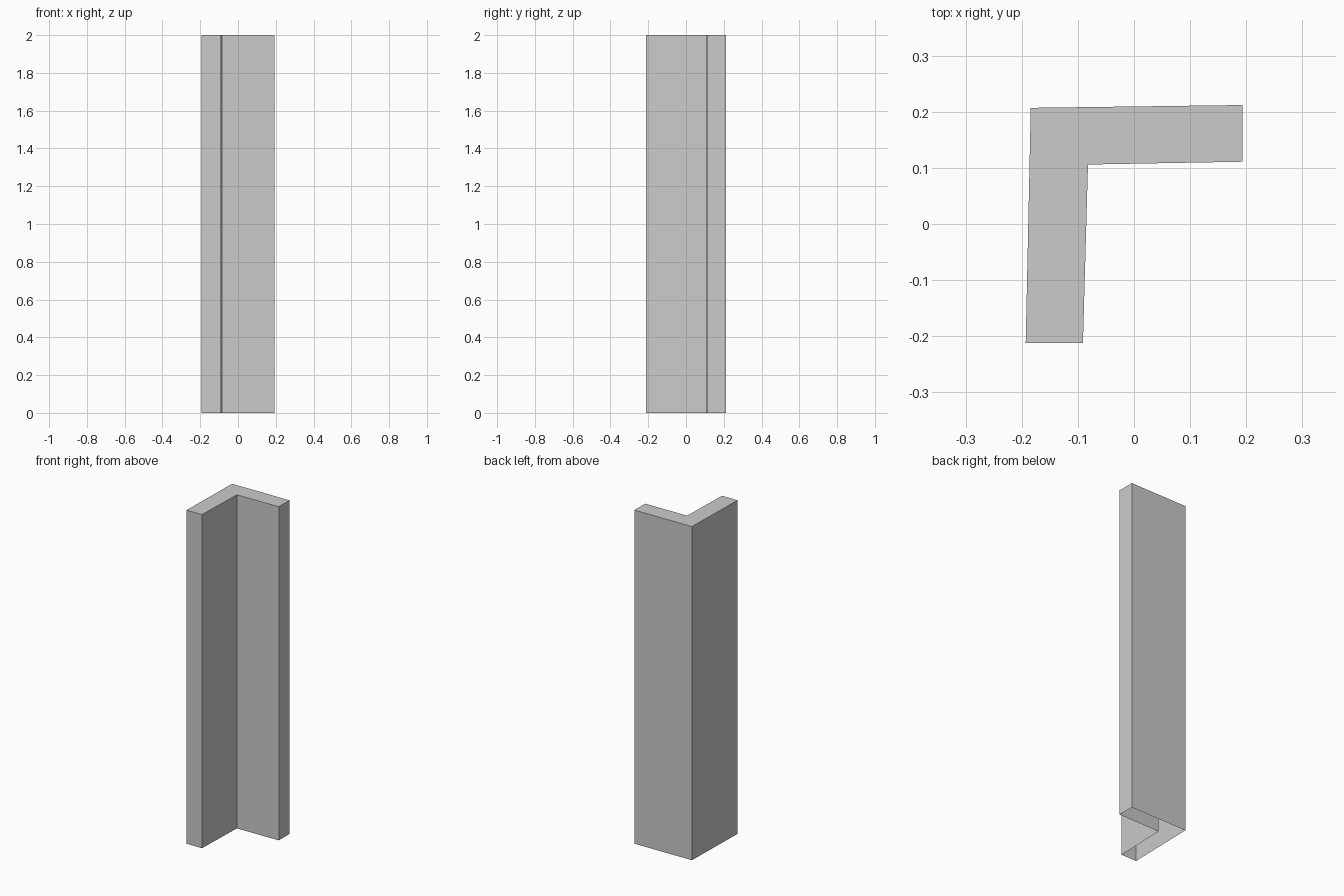
import bpy
import bmesh

if "Cube" in bpy.data.objects:
    bpy.data.objects.remove(bpy.data.objects["Cube"])

HEIGHT = 2.0
# L-shaped cross-section, counter-clockwise seen from above
PROFILE = [(-0.184, 0.207), (-0.193, -0.212), (-0.091, -0.212),
           (-0.082, 0.106), (0.193, 0.111), (0.193, 0.212)]

# Corner post: capped at the top, open at the bottom
bm = bmesh.new()
top = [bm.verts.new((x, y, HEIGHT)) for x, y in PROFILE]
bottom = [bm.verts.new((x, y, 0)) for x, y in PROFILE]
bm.faces.new(top)
for i in range(len(PROFILE)):
    j = (i + 1) % len(PROFILE)
    bm.faces.new((bottom[i], bottom[j], top[j], top[i]))

mesh = bpy.data.meshes.new("corner_post")
bm.to_mesh(mesh)
bm.free()
bpy.context.collection.objects.link(bpy.data.objects.new("corner_post", mesh))
